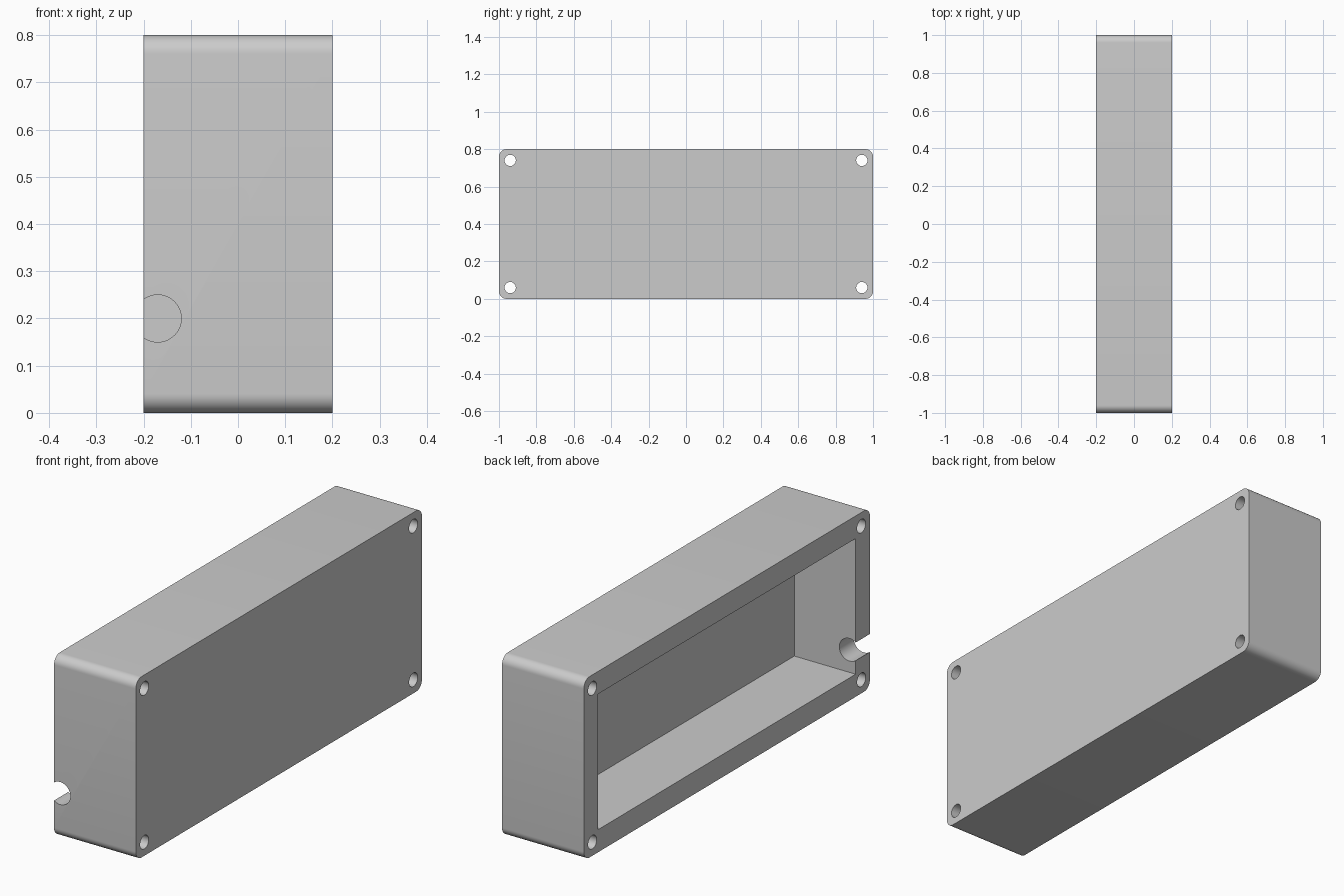
import bpy
import math

if "Cube" in bpy.data.objects:
    bpy.data.objects.remove(bpy.data.objects["Cube"], do_unlink=True)

LENGTH, WIDTH, HEIGHT = 2.0, 0.4, 0.8
WALL = 0.1
CORNER = 0.04

grey = bpy.data.materials.new("light grey")
grey.use_nodes = True
colour = (0.6, 0.6, 0.6, 1)
grey.diffuse_color = colour
grey.node_tree.nodes["Principled BSDF"].inputs["Base Color"].default_value = colour


def box(name, size, centre):
    bpy.ops.mesh.primitive_cube_add(size=1, location=centre)
    obj = bpy.context.object
    obj.name = name
    obj.scale = size
    bpy.ops.object.transform_apply(location=True, rotation=True, scale=True)
    obj.data.materials.append(grey)
    return obj


def cylinder(name, radius, depth, centre, rotation):
    bpy.ops.mesh.primitive_cylinder_add(vertices=48, radius=radius, depth=depth,
                                        location=centre, rotation=rotation)
    obj = bpy.context.object
    obj.name = name
    obj.data.materials.append(grey)
    return obj


def activate(obj):
    bpy.ops.object.select_all(action="DESELECT")
    obj.select_set(True)
    bpy.context.view_layer.objects.active = obj


def cut(target, cutter):
    cutter.hide_render = True
    mod = target.modifiers.new("cut", "BOOLEAN")
    mod.operation = "DIFFERENCE"
    mod.solver = "EXACT"
    mod.object = cutter
    activate(target)
    bpy.ops.object.modifier_apply(modifier=mod.name)
    bpy.data.objects.remove(cutter, do_unlink=True)


# Outer shell, with the four edges running along x rounded
case = box("enclosure_case", (WIDTH, LENGTH, HEIGHT), (0, 0, HEIGHT / 2))
weights = case.data.attributes.new("bevel_weight_edge", "FLOAT", "EDGE")
for edge in case.data.edges:
    a, b = (case.data.vertices[i].co for i in edge.vertices)
    weights.data[edge.index].value = 1.0 if abs(a.x - b.x) > WIDTH / 2 else 0.0
bevel = case.modifiers.new("rounded_corners", "BEVEL")
bevel.limit_method = "WEIGHT"
bevel.width = CORNER
bevel.segments = 10
activate(case)
bpy.ops.object.modifier_apply(modifier=bevel.name)

# Cavity, open on the -x side and leaving a solid panel on the +x side
cut(case, box("cavity_cutter", (WIDTH, LENGTH - 2 * WALL, HEIGHT - 2 * WALL),
              (-WALL, 0, HEIGHT / 2)))

# Screw holes through the four corners
inset = 0.06
for y in (inset - LENGTH / 2, LENGTH / 2 - inset):
    for z in (inset, HEIGHT - inset):
        cut(case, cylinder("screw_hole_cutter", 0.03, WIDTH * 2, (0, y, z),
                           (0, math.pi / 2, 0)))

# Cable notch through the front wall at the open rim
cut(case, cylinder("cable_notch_cutter", 0.05, 0.2, (-0.17, -0.95, 0.2),
                   (math.pi / 2, 0, 0)))

# Smooth the rounded surfaces, keep the rims crisp
activate(case)
bpy.ops.object.shade_smooth_by_angle(angle=math.radians(30))
